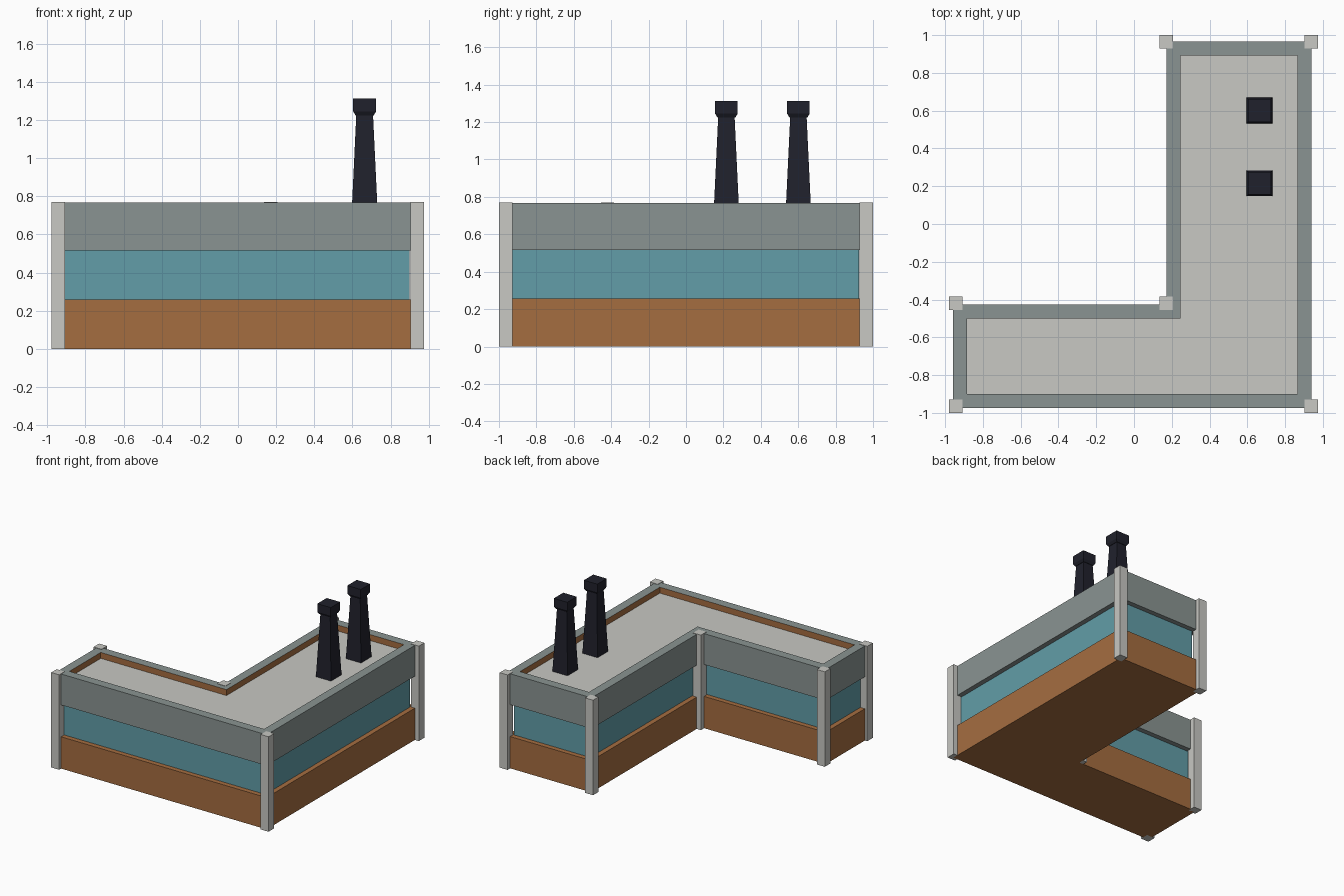
import bpy, bmesh

if "Cube" in bpy.data.objects:
    bpy.data.objects.remove(bpy.data.objects["Cube"])


def material(name, rgb):
    m = bpy.data.materials.new(name)
    m.diffuse_color = (*rgb, 1)
    m.use_nodes = True
    m.node_tree.nodes["Principled BSDF"].inputs["Base Color"].default_value = m.diffuse_color
    return m


BROWN = material("brown", (0.376, 0.153, 0.051))
TEAL = material("teal_glass", (0.122, 0.337, 0.392))
GREY = material("slate_grey", (0.254, 0.296, 0.287))
PALE = material("pale_concrete", (0.578, 0.578, 0.546))
DARK = material("dark_iron", (0.0144, 0.0152, 0.025))

# L-shaped footprint: outer sides and the inner corner
X0, X1, Y0, Y1, XI, YI = -0.957, 0.939, -0.974, 0.966, 0.173, -0.426


def footprint(o):
    """L outline moved inwards by o, counter-clockwise."""
    return [(X0 + o, Y0 + o), (X1 - o, Y0 + o), (X1 - o, Y1 - o),
            (XI + o, Y1 - o), (XI + o, YI - o), (X0 + o, YI - o)]


def square(w):
    h = w / 2
    return [(-h, -h), (h, -h), (h, h), (-h, h)]


def loft(name, outline, rings, mats, bands=None, bottom=False, top=False, loc=(0, 0, 0)):
    """Stack outline(size) at each (size, z); bands gives a material index per step."""
    bm = bmesh.new()
    loops = [[bm.verts.new((x, y, z)) for x, y in outline(s)] for s, z in rings]
    for k, (a, b) in enumerate(zip(loops, loops[1:])):
        for i in range(len(a)):
            j = (i + 1) % len(a)
            f = bm.faces.new((a[i], a[j], b[j], b[i]))
            f.material_index = bands[k] if bands else 0
    if bottom:
        bm.faces.new(loops[0][::-1])
    if top:
        bm.faces.new(loops[-1])
    me = bpy.data.meshes.new(name)
    bm.to_mesh(me)
    bm.free()
    for m in mats:
        me.materials.append(m)
    ob = bpy.data.objects.new(name, me)
    ob.location = loc
    bpy.context.collection.objects.link(ob)
    return ob


SILL, HEAD, RIM, ROOF = 0.258, 0.517, 0.768, 0.72
RECESS, WALL = 0.04, 0.073

# Brown base with its ledge
loft("base_wall", footprint, [(0, 0), (0, SILL), (RECESS, SILL)], [BROWN], bottom=True)
# Recessed window band
loft("window_band", footprint, [(RECESS, SILL), (RECESS, HEAD)], [TEAL])
# Overhanging parapet, brown on its inner side
loft("parapet", footprint,
     [(RECESS, HEAD), (0, HEAD), (0, RIM), (WALL, RIM), (WALL, ROOF)],
     [GREY, BROWN], bands=[0, 0, 0, 1])
# Sunken flat roof
bm = bmesh.new()
bm.faces.new([bm.verts.new((x, y, ROOF)) for x, y in footprint(WALL)])
me = bpy.data.meshes.new("roof")
bm.to_mesh(me)
bm.free()
me.materials.append(PALE)
bpy.context.collection.objects.link(bpy.data.objects.new("roof", me))

# Corner pillars
XL, XM, XR = -0.943, 0.171, 0.939
YF, YM, YB = -0.964, -0.42, 0.964
for i, (x, y) in enumerate([(XL, YF), (XR, YF), (XR, YB), (XM, YB), (XM, YM), (XL, YM)]):
    loft(f"corner_pillar_{i + 1}", square, [(0.071, 0), (0.071, RIM + 0.003)],
         [PALE], bottom=True, top=True, loc=(x, y, 0))

# Tapered square chimneys with flared caps
for i, y in enumerate((0.216, 0.601)):
    loft(f"chimney_{i + 1}", square,
         [(0.136, ROOF), (0.088, 1.225), (0.096, 1.225), (0.12, 1.245), (0.12, 1.312)],
         [DARK], top=True, loc=(0.664, y, 0))
